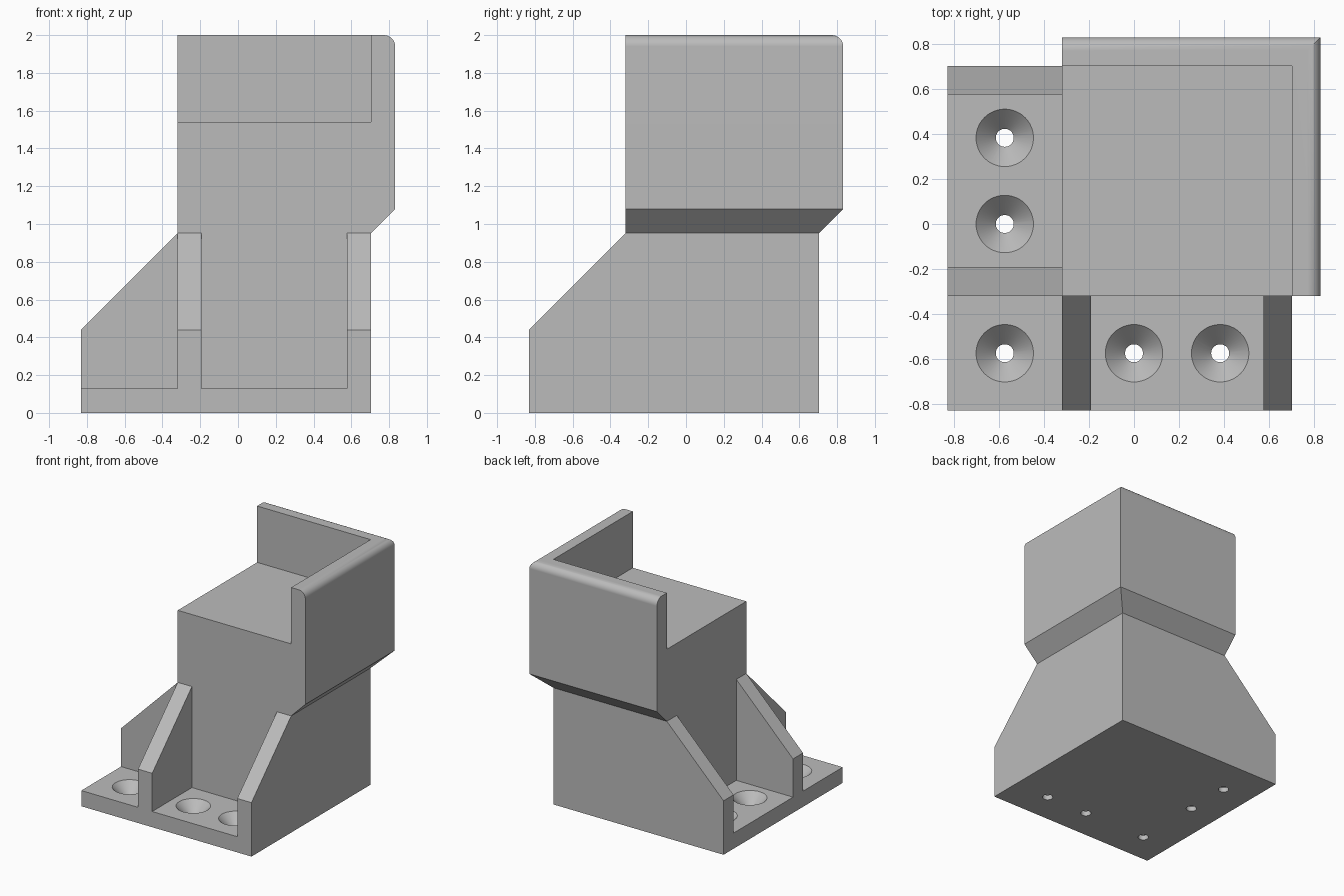
import bpy, bmesh, math

if "Cube" in bpy.data.objects:
    bpy.data.objects.remove(bpy.data.objects["Cube"])

T = 0.128                       # wall thickness, the module of the part
LO, MID, IN, OUT = -0.832, -0.32, 0.704, 0.832
RIB_TOP, RIB_LOW, FLARE, TRAY, TOP = 0.952, 0.44, 1.08, 1.54, 2.0
R = 0.06                        # rounding of the top outer edges

grey = bpy.data.materials.new("light grey plastic")
grey.diffuse_color = (0.5, 0.5, 0.5, 1)
grey.use_nodes = True
grey.node_tree.nodes["Principled BSDF"].inputs["Base Color"].default_value = grey.diffuse_color


def loft(name, rings):
    """Closed solid through equal-length rings of points."""
    bm = bmesh.new()
    vs = [[bm.verts.new(p) for p in r] for r in rings]
    n = len(vs[0])
    for a, b in zip(vs, vs[1:]):
        for i in range(n):
            j = (i + 1) % n
            bm.faces.new((a[i], a[j], b[j], b[i]))
    bm.faces.new(vs[0][::-1])
    bm.faces.new(vs[-1])
    bmesh.ops.recalc_face_normals(bm, faces=bm.faces)
    me = bpy.data.meshes.new(name)
    bm.to_mesh(me)
    bm.free()
    me.materials.append(grey)
    ob = bpy.data.objects.new(name, me)
    bpy.context.collection.objects.link(ob)
    return ob


def square(lo, hi, z):
    return [(lo, lo, z), (hi, lo, z), (hi, hi, z), (lo, hi, z)]


def circle(x, y, r, z, n=48):
    return [(x + r * math.cos(2 * math.pi * i / n),
             y + r * math.sin(2 * math.pi * i / n), z) for i in range(n)]


def combine(target, other, op):
    mod = target.modifiers.new("combine", 'BOOLEAN')
    mod.object, mod.operation, mod.solver = other, op, 'EXACT'
    bpy.context.view_layer.objects.active = target
    bpy.ops.object.modifier_apply(modifier=mod.name)
    bpy.data.objects.remove(other)


# column with flared, rounded head
levels = [(IN, 0), (IN, RIB_TOP), (OUT, FLARE)]
for i in range(9):
    a = math.pi / 2 * i / 8
    levels.append((OUT - R + R * math.cos(a), TOP - R + R * math.sin(a)))
body = loft("corner_bracket", [square(MID, o, z) for o, z in levels])

# open corner tray in the head
combine(body, loft("tray_cutter", [square(-1, IN, TRAY), square(-1, IN, 2.5)]), 'DIFFERENCE')

# foot plate
combine(body, loft("foot_plate", [square(LO, IN, 0), square(LO, IN, T)]), 'UNION')

# sloped ribs, two on the front and two on the left
profile = [(LO, 0), (LO, RIB_LOW), (MID, RIB_TOP), (MID + 0.07, RIB_TOP), (MID + 0.07, 0)]
for s in (MID, IN - T):
    front = [[(x, p, z) for p, z in profile] for x in (s, s + T)]
    left = [[(p, y, z) for p, z in profile] for y in (s, s + T)]
    combine(body, loft("front_rib", front), 'UNION')
    combine(body, loft("left_rib", left), 'UNION')

# countersunk screw holes
c = (LO + MID) / 2
for x, y in ((c, c), (0, c), (0.384, c), (c, 0), (c, 0.384)):
    hole = [circle(x, y, r, z) for r, z in
            ((0.04, -0.1), (0.04, T - 0.088), (0.128, T), (0.128, T + 0.05))]
    combine(body, loft("screw_hole_cutter", hole), 'DIFFERENCE')

# smooth the rounding and cones, keep edges crisp
bpy.ops.object.select_all(action='DESELECT')
body.select_set(True)
bpy.context.view_layer.objects.active = body
bpy.ops.object.shade_smooth_by_angle(angle=math.radians(25))
body.modifiers.new("flat_walls", 'WEIGHTED_NORMAL').keep_sharp = True
